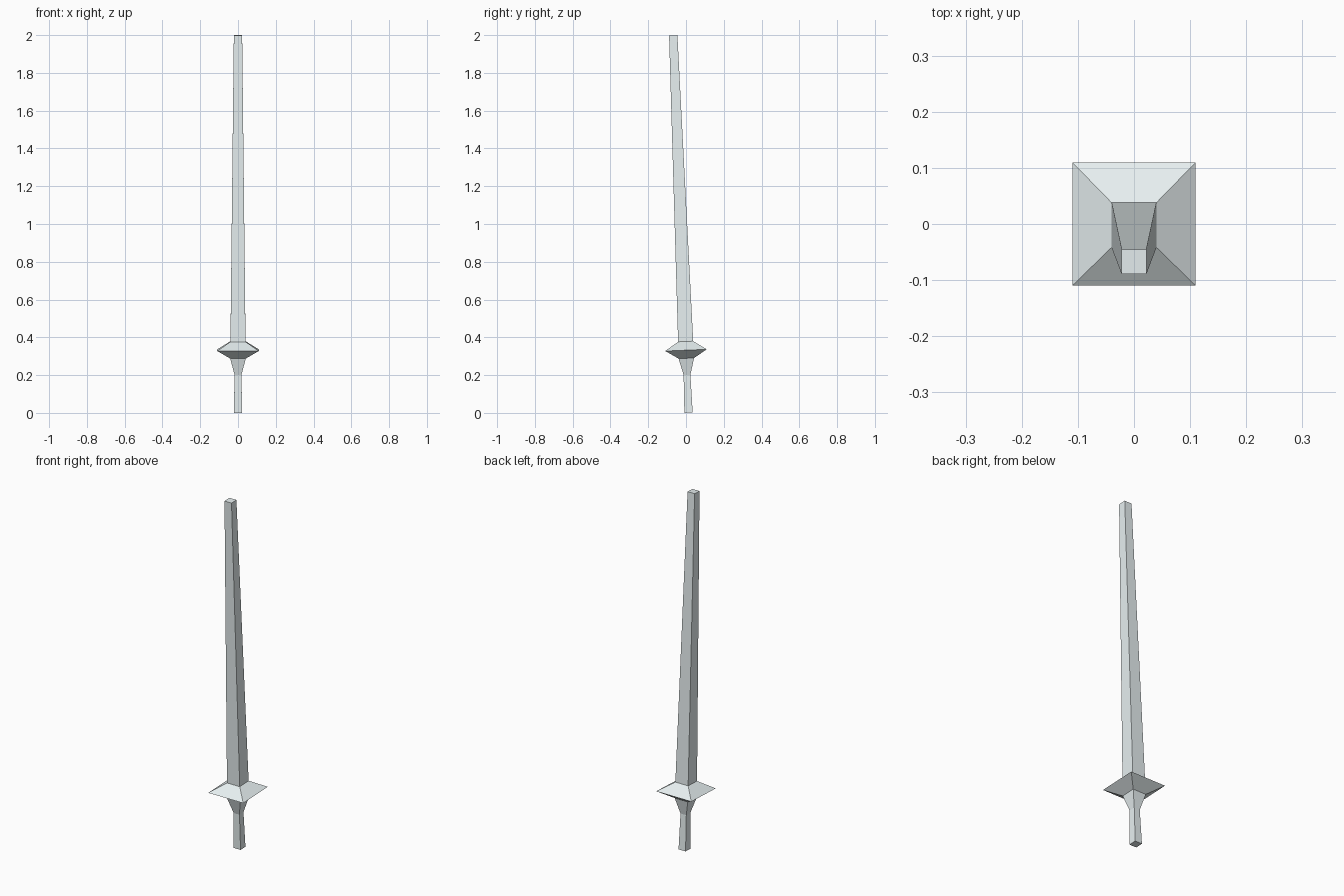
import bpy, bmesh
from mathutils import Matrix

if "Cube" in bpy.data.objects:
    bpy.data.objects.remove(bpy.data.objects["Cube"])

PIVOT = 0.332   # height of the guard's rim, which the sword leans about
LEAN = Matrix.Translation((0, 0, PIVOT)) @ Matrix.Rotation(0.0405, 4, 'X')

# Pale bluish steel
STEEL = bpy.data.materials.new("pale_steel")
STEEL.diffuse_color = (0.80, 0.87, 0.88, 1)
STEEL.use_nodes = True
STEEL.node_tree.nodes["Principled BSDF"].inputs["Base Color"].default_value = STEEL.diffuse_color


def square_loft(name, profile, cap_start=False, cap_end=False):
    """Skin square rings given as (half width, height relative to guard)."""
    bm = bmesh.new()
    rings = [[bm.verts.new((sx * r, sy * r, h))
              for sx, sy in ((-1, -1), (1, -1), (1, 1), (-1, 1))]
             for r, h in profile]
    for a, b in zip(rings, rings[1:]):
        for i in range(4):
            j = (i + 1) % 4
            bm.faces.new((a[i], a[j], b[j], b[i]))
    if cap_start:
        bm.faces.new(rings[0][::-1])
    if cap_end:
        bm.faces.new(rings[-1])
    bm.transform(LEAN)
    mesh = bpy.data.meshes.new(name)
    bm.to_mesh(mesh)
    bm.free()
    mesh.materials.append(STEEL)
    obj = bpy.data.objects.new(name, mesh)
    bpy.context.collection.objects.link(obj)
    return obj


# Grip, flaring into the underside of the guard
square_loft("grip", [(0.022, -0.331), (0.018, -0.131), (0.041, -0.043)], cap_start=True)
# Diamond-shaped guard
square_loft("guard", [(0.041, -0.043), (0.110, 0.0), (0.040, 0.046)])
# Long tapering blade with a blunt tip
square_loft("blade", [(0.040, 0.046), (0.022, 1.668)], cap_end=True)
